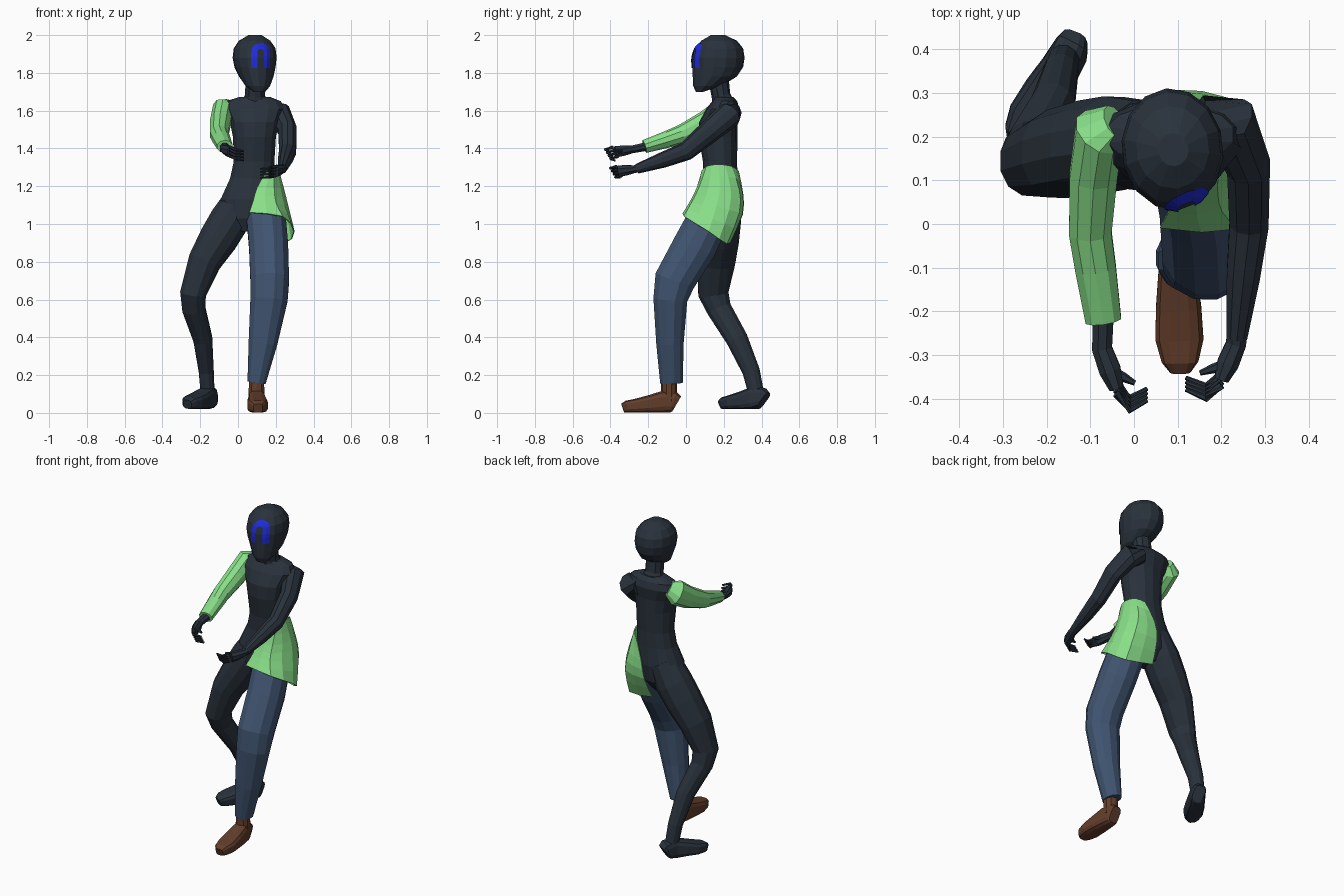
import bpy, bmesh, math
from mathutils import Vector
from mathutils.bvhtree import BVHTree


def material(name, rgb):
    m = bpy.data.materials.new(name)
    m.diffuse_color = (*rgb, 1)
    return m


DARK = material("dark slate", (0.022, 0.031, 0.044))
GREEN = material("light green", (0.25, 0.74, 0.25))
DENIM = material("denim blue", (0.052, 0.09, 0.165))
BROWN = material("brown leather", (0.125, 0.048, 0.024))
BLUE = material("bright blue", (0.015, 0.025, 0.68))


def finish(name, bm, mat):
    bmesh.ops.recalc_face_normals(bm, faces=bm.faces)
    me = bpy.data.meshes.new(name)
    bm.to_mesh(me)
    bm.free()
    me.materials.append(mat)
    ob = bpy.data.objects.new(name, me)
    bpy.context.collection.objects.link(ob)
    return ob


def loft(name, rings, mat, n=10, yaw=None, power=1.0):
    """Skin rings (x, y, z, half width, half depth); yaw set = horizontal rings."""
    bm = bmesh.new()
    pts = [Vector(r[:3]) for r in rings]
    loops = []
    for i, r in enumerate(rings):
        if yaw is not None:
            side = Vector((math.cos(yaw), math.sin(yaw), 0))
            depth = Vector((-math.sin(yaw), math.cos(yaw), 0))
        else:
            a = (pts[i] - pts[i - 1]).normalized() if i else Vector()
            b = (pts[i + 1] - pts[i]).normalized() if i < len(pts) - 1 else Vector()
            t = (a + b).normalized()
            ref = Vector((0, 0, 1)) if abs(t.x) > 0.85 else Vector((1, 0, 0))
            side = (ref - t * ref.dot(t)).normalized()
            depth = t.cross(side)
        loop = []
        for k in range(n):
            ang = 2 * math.pi * (k + 0.5) / n
            c, s = math.cos(ang), math.sin(ang)
            c = math.copysign(abs(c) ** power, c)
            s = math.copysign(abs(s) ** power, s)
            loop.append(bm.verts.new(pts[i] + side * c * r[3] + depth * s * r[4]))
        loops.append(loop)
    for a, b in zip(loops, loops[1:]):
        for k in range(n):
            bm.faces.new((a[k], a[(k + 1) % n], b[(k + 1) % n], b[k]))
    bm.faces.new(loops[0])
    bm.faces.new(loops[-1])
    return finish(name, bm, mat)


def sheet(name, rows, mat):
    bm = bmesh.new()
    vs = [[bm.verts.new(p) for p in row] for row in rows]
    for a, b in zip(vs, vs[1:]):
        for k in range(len(a) - 1):
            bm.faces.new((a[k], a[k + 1], b[k + 1], b[k]))
    return finish(name, bm, mat)


def refine(p):
    """Insert a smooth midpoint between neighbouring points."""
    out = []
    for i in range(len(p) - 1):
        a, b = p[i], p[i + 1]
        before = p[i - 1] if i else a * 2 - b
        after = p[i + 2] if i + 2 < len(p) else b * 2 - a
        out += [a, (a + b) * 0.5625 - (before + after) * 0.0625]
    return out + [p[-1]]


# Torso and neck
loft("torso", [(0.04, 0.17, 0.96, 0.045, 0.06), (0.05, 0.175, 1.03, 0.13, 0.1),
               (0.06, 0.178, 1.13, 0.156, 0.108), (0.075, 0.182, 1.24, 0.12, 0.092),
               (0.085, 0.18, 1.33, 0.11, 0.09), (0.087, 0.17, 1.46, 0.116, 0.103),
               (0.087, 0.172, 1.54, 0.133, 0.102), (0.085, 0.195, 1.61, 0.165, 0.088),
               (0.082, 0.205, 1.65, 0.148, 0.066), (0.088, 0.2, 1.672, 0.085, 0.05)],
     DARK, n=14, yaw=0.0, power=0.9)
loft("neck", [(0.09, 0.2, 1.63, 0.08, 0.06), (0.09, 0.185, 1.68, 0.055, 0.05),
              (0.092, 0.17, 1.78, 0.055, 0.055)], DARK)

# Head, turned very slightly to one side
head = loft("head", [(0.113, 0.072, 1.70, 0.032, 0.02), (0.105, 0.112, 1.73, 0.065, 0.074),
                     (0.097, 0.152, 1.78, 0.091, 0.117), (0.09, 0.168, 1.83, 0.109, 0.135),
                     (0.088, 0.171, 1.88, 0.117, 0.14), (0.088, 0.174, 1.93, 0.111, 0.129),
                     (0.088, 0.175, 1.97, 0.084, 0.095), (0.09, 0.17, 2.0, 0.035, 0.038)],
            DARK, n=14, yaw=0.1)

# Arch-shaped face plate, draped onto the head
tree = BVHTree.FromPolygons([v.co.copy() for v in head.data.vertices],
                            [list(p.vertices) for p in head.data.polygons])
profile = [(-1, 1.825 + i * 0.021) for i in range(4)]
profile += [(-math.cos(a * math.pi / 8), a) for a in range(9)]
profile += [(1, 1.888 - i * 0.021) for i in range(4)]
rows = []
for c, h in profile:
    row = []
    for rad in (0.018, 0.034, 0.05):
        z = h if isinstance(h, float) else 1.909 + rad * math.sin(h * math.pi / 8)
        x = 0.12 + c * rad
        hit = tree.ray_cast(Vector((x, -1, z)), Vector((0, 1, 0)))[0]
        row.append(Vector((x, (hit.y if hit else 0.06) - 0.005, z)))
    rows.append(row)
sheet("face_plate", rows, BLUE)

# Arms
loft("green_sleeve", [(-0.045, 0.235, 1.625, 0.035, 0.045), (-0.08, 0.21, 1.6, 0.06, 0.075),
                      (-0.093, 0.11, 1.537, 0.057, 0.065), (-0.1, -0.02, 1.475, 0.051, 0.052),
                      (-0.088, -0.1, 1.448, 0.049, 0.045), (-0.07, -0.22, 1.41, 0.043, 0.035)], GREEN)
loft("bare_arm", [(0.15, 0.235, 1.59, 0.055, 0.06), (0.225, 0.225, 1.575, 0.068, 0.07),
                  (0.262, 0.13, 1.495, 0.052, 0.062), (0.263, 0.0, 1.385, 0.047, 0.05),
                  (0.25, -0.12, 1.34, 0.04, 0.042), (0.235, -0.26, 1.292, 0.025, 0.026)], DARK)


# Hands with curled fingers
def hand(name, cuff, wrist, knuckle, bend, tip):
    cuff, wrist, knuckle, bend, tip = map(Vector, (cuff, wrist, knuckle, bend, tip))
    mid = wrist.lerp(knuckle, 0.55)
    loft(name + "_palm", [(*cuff, 0.026, 0.025), (*wrist, 0.025, 0.022),
                          (*mid, 0.027, 0.03), (*knuckle, 0.018, 0.032)], DARK, n=8)
    for i in range(4):
        off = Vector((0, (1.5 - i) * 0.009, (i - 1.5) * 0.016))
        loft(f"{name}_finger_{i + 1}",
             [(*(knuckle + off), 0.01, 0.01), (*(bend + off), 0.009, 0.009),
              (*(tip + off), 0.005, 0.005)], DARK, n=6)
    thumb = knuckle.lerp(tip, 0.6) + Vector((0, 0.02, 0.018))
    loft(name + "_thumb", [(*mid, 0.013, 0.013), (*mid.lerp(thumb, 0.55), 0.011, 0.011),
                           (*thumb, 0.006, 0.006)], DARK, n=6)


hand("sleeved_hand", (-0.07, -0.2, 1.412), (-0.073, -0.285, 1.395),
     (-0.04, -0.375, 1.382), (-0.01, -0.412, 1.37), (0.03, -0.39, 1.36))
hand("bare_hand", (0.237, -0.24, 1.298), (0.233, -0.275, 1.29),
     (0.2, -0.355, 1.28), (0.165, -0.385, 1.272), (0.118, -0.365, 1.268))

# Legs
loft("trouser_leg", [(0.145, 0.15, 1.12, 0.075, 0.08), (0.15, 0.115, 1.02, 0.107, 0.114),
                     (0.162, 0.045, 0.88, 0.107, 0.12), (0.168, -0.06, 0.7, 0.106, 0.112),
                     (0.164, -0.083, 0.6, 0.102, 0.093), (0.132, -0.085, 0.37, 0.079, 0.075),
                     (0.098, -0.077, 0.16, 0.05, 0.062)], DENIM, n=12)
loft("bare_leg", [(0.02, 0.19, 1.14, 0.09, 0.095), (-0.045, 0.185, 1.02, 0.108, 0.11),
                  (-0.105, 0.175, 0.92, 0.105, 0.11), (-0.178, 0.16, 0.8, 0.09, 0.104),
                  (-0.238, 0.145, 0.63, 0.071, 0.083), (-0.234, 0.175, 0.55, 0.063, 0.068),
                  (-0.186, 0.27, 0.39, 0.052, 0.06), (-0.168, 0.345, 0.22, 0.041, 0.048),
                  (-0.16, 0.375, 0.09, 0.038, 0.042)], DARK, n=12)


# Feet: flat-soled lofts from heel to toe
def foot(name, heel, toe, sole, mat):
    heel, toe = Vector(heel), Vector(toe)
    rings = []
    for t, w, h in ((0, 0.032, 0.095), (0.06, 0.04, 0.115), (0.25, 0.046, 0.118),
                    (0.5, 0.053, 0.095), (0.75, 0.056, 0.076), (0.92, 0.043, 0.066),
                    (1, 0.025, 0.05)):
        p = heel.lerp(toe, t)
        rings.append((p.x, p.y, sole + h / 2, w, h / 2))
    loft(name, rings, mat, n=12, power=0.6)


foot("shoe", (0.098, -0.05), (0.106, -0.335), 0.0, BROWN)
loft("shoe_ankle", [(0.098, -0.09, 0.06, 0.045, 0.042), (0.098, -0.09, 0.18, 0.042, 0.042)], BROWN)
foot("bare_foot", (-0.135, 0.413), (-0.268, 0.186), 0.02, DARK)

# Half tunic skirt: rows from waist to hem, each from front seam to back seam
skirt = [
    [(0.15, 0.085, 1.28), (0.19, 0.11, 1.305), (0.205, 0.17, 1.315), (0.19, 0.24, 1.305), (0.15, 0.277, 1.28)],
    [(0.1, 0.06, 1.19), (0.19, 0.07, 1.19), (0.24, 0.18, 1.19), (0.2, 0.28, 1.18), (0.1, 0.3, 1.16)],
    [(0.08, 0.03, 1.12), (0.2, 0.03, 1.11), (0.265, 0.16, 1.09), (0.225, 0.28, 1.06), (0.08, 0.298, 1.05)],
    [(0.06, -0.007, 1.06), (0.235, -0.01, 1.04), (0.297, 0.12, 0.96), (0.24, 0.215, 0.895), (0.065, 0.24, 0.92)],
]
rows = [refine([Vector(p) for p in row]) for row in skirt]
columns = [refine(list(col)) for col in zip(*rows)]
tunic = sheet("tunic_skirt", list(zip(*columns)), GREEN)
solid = tunic.modifiers.new("cloth thickness", "SOLIDIFY")
solid.thickness = 0.006
solid.offset = 0
